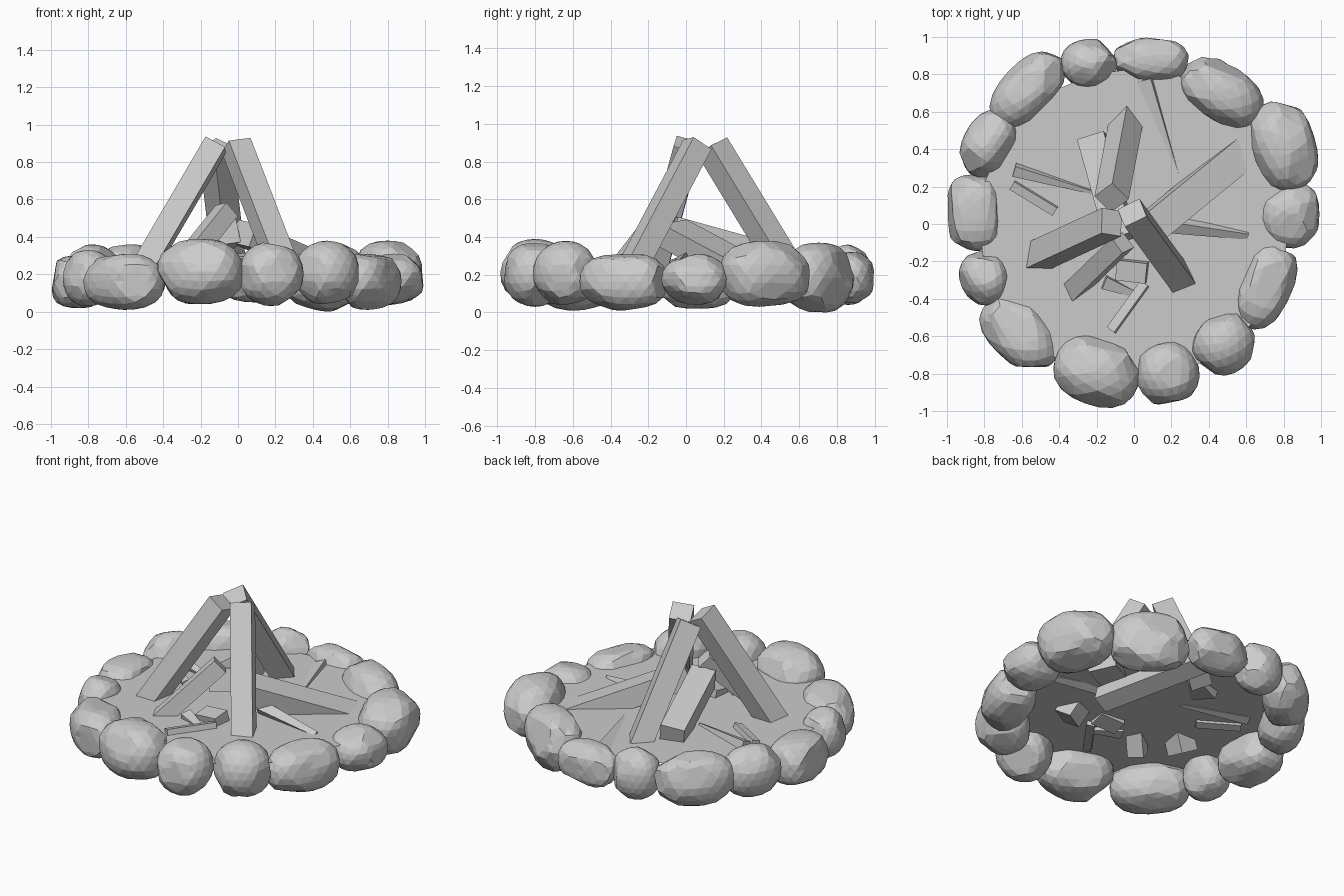
import bpy, bmesh, math, random
from mathutils import Vector, Matrix

if "Cube" in bpy.data.objects:
    bpy.data.objects.remove(bpy.data.objects["Cube"])

random.seed(11)


def finish(bm, name):
    bmesh.ops.recalc_face_normals(bm, faces=bm.faces)
    mesh = bpy.data.meshes.new(name)
    bm.to_mesh(mesh)
    bm.free()
    obj = bpy.data.objects.new(name, mesh)
    bpy.context.collection.objects.link(obj)
    return obj


def stone(name, x, y, length, width, angle, z0, z1, p):
    """Rounded boulder: superellipsoid chipped by random planes, fitted to size."""
    bm = bmesh.new()
    bmesh.ops.create_icosphere(bm, subdivisions=3, radius=1)
    for v in bm.verts:
        v.co /= sum(abs(c) ** p for c in v.co) ** (1 / p)
    for _ in range(14):
        d = Vector([random.gauss(0, 1) for _ in range(3)]).normalized()
        reach = max(v.co.dot(d) for v in bm.verts) * random.uniform(0.88, 0.95)
        for v in bm.verts:
            over = v.co.dot(d) - reach
            if over > 0:
                v.co -= d * over
    lo = [min(v.co[i] for v in bm.verts) for i in range(3)]
    hi = [max(v.co[i] for v in bm.verts) for i in range(3)]
    size = (length, width, z1 - z0)
    rot = Matrix.Rotation(math.radians(angle), 3, 'Z')
    for v in bm.verts:
        q = Vector([((v.co[i] - lo[i]) / (hi[i] - lo[i]) - 0.5) * size[i] for i in range(3)])
        v.co = rot @ q + Vector((x, y, (z0 + z1) / 2))
    bmesh.ops.dissolve_limit(bm, angle_limit=math.radians(3), verts=bm.verts, edges=bm.edges)
    return finish(bm, name)


def beam(name, a, b, w, h, roll=0, taper=1.0):
    """Square-cut timber running from a to b, narrowed at b by taper."""
    a, b = Vector(a), Vector(b)
    d = (b - a).normalized()
    side = d.cross(Vector((0, 0, 1))).normalized()
    up = side.cross(d)
    r = Matrix.Rotation(math.radians(roll), 3, d)
    side, up = r @ side, r @ up
    bm = bmesh.new()
    rings = []
    for p, s in ((a, 1.0), (b, taper)):
        rings.append([bm.verts.new(p + side * (sx * w * s / 2) + up * (sy * h * s / 2))
                      for sx, sy in ((-1, -1), (1, -1), (1, 1), (-1, 1))])
    bm.faces.new(rings[0])
    bm.faces.new(rings[1])
    for i in range(4):
        j = (i + 1) % 4
        bm.faces.new((rings[0][i], rings[0][j], rings[1][j], rings[1][i]))
    return finish(bm, name)


# Ring of stones: x, y, length, width, angle, bottom, top, boxiness
stones = [
    (0.09, 0.875, 0.40, 0.24, -3, 0.05, 0.32, 2.5),
    (-0.24, 0.86, 0.31, 0.26, 5, 0.04, 0.36, 2.2),
    (-0.57, 0.72, 0.49, 0.28, 47, 0.03, 0.36, 2.3),
    (-0.78, 0.43, 0.38, 0.27, 62, 0.04, 0.36, 2.2),
    (-0.85, 0.06, 0.41, 0.29, 92, 0.02, 0.30, 2.9),
    (-0.80, -0.29, 0.29, 0.26, 110, 0.03, 0.33, 2.2),
    (-0.61, -0.58, 0.48, 0.32, -44, 0.01, 0.31, 2.5),
    (-0.20, -0.79, 0.47, 0.36, -20, 0.04, 0.39, 2.4),
    (0.18, -0.80, 0.34, 0.33, 30, 0.03, 0.37, 2.1),
    (0.48, -0.64, 0.34, 0.33, 40, 0.04, 0.38, 2.1),
    (0.69, -0.34, 0.46, 0.30, 66, 0.01, 0.31, 2.4),
    (0.83, 0.05, 0.36, 0.33, 80, 0.04, 0.31, 2.1),
    (0.80, 0.42, 0.49, 0.34, 107, 0.03, 0.38, 2.5),
    (0.47, 0.70, 0.48, 0.31, -35, 0.00, 0.37, 2.4),
]
for i, s in enumerate(stones):
    stone(f"ring_stone_{i + 1}", *s)

# Ash bed inside the ring, a single flat sheet
bm = bmesh.new()
bmesh.ops.create_circle(bm, cap_ends=True, segments=24, radius=0.83,
                        matrix=Matrix.Translation((0, 0, 0.25)))
finish(bm, "ash_bed")

# Leaning logs
beam("front_log", (0.26, -0.31, 0.19), (-0.01, 0.06, 0.89), 0.13, 0.12, -12)
beam("left_log", (-0.53, -0.18, 0.19), (-0.12, 0.01, 0.89), 0.14, 0.12, -30)
beam("back_log", (-0.04, 0.56, 0.19), (-0.12, 0.14, 0.88), 0.13, 0.13, 52)

# Shorter logs inside the stack
beam("short_front_log", (-0.34, -0.37, 0.19), (-0.06, -0.10, 0.54), 0.10, 0.10, -12)
beam("long_wedge_log", (0.03, -0.07, 0.42), (0.58, 0.38, 0.18), 0.17, 0.13, 8)
beam("short_back_log", (-0.22, 0.46, 0.28), (-0.07, -0.08, 0.43), 0.15, 0.14, 8)
beam("buried_log", (0.05, 0.77, 0.21), (0.27, 0.02, 0.17), 0.12, 0.10, 20)
beam("small_block", (-0.09, -0.24, 0.25), (0.07, -0.26, 0.27), 0.11, 0.08, 10)

# Kindling half sunk into the ash
beam("kindling_1", (-0.64, 0.29, 0.265), (-0.22, 0.17, 0.25), 0.06, 0.06, 20, 0.3)
beam("kindling_2", (-0.65, 0.21, 0.25), (-0.42, 0.07, 0.25), 0.05, 0.05, 15)
beam("kindling_3", (0.17, 0.0, 0.28), (0.61, -0.06, 0.24), 0.07, 0.07, 30, 0.5)
beam("kindling_4", (0.06, -0.32, 0.25), (-0.12, -0.57, 0.25), 0.05, 0.06, 15)
beam("kindling_5", (-0.16, -0.31, 0.26), (0.02, -0.38, 0.23), 0.07, 0.06, 10, 0.4)
